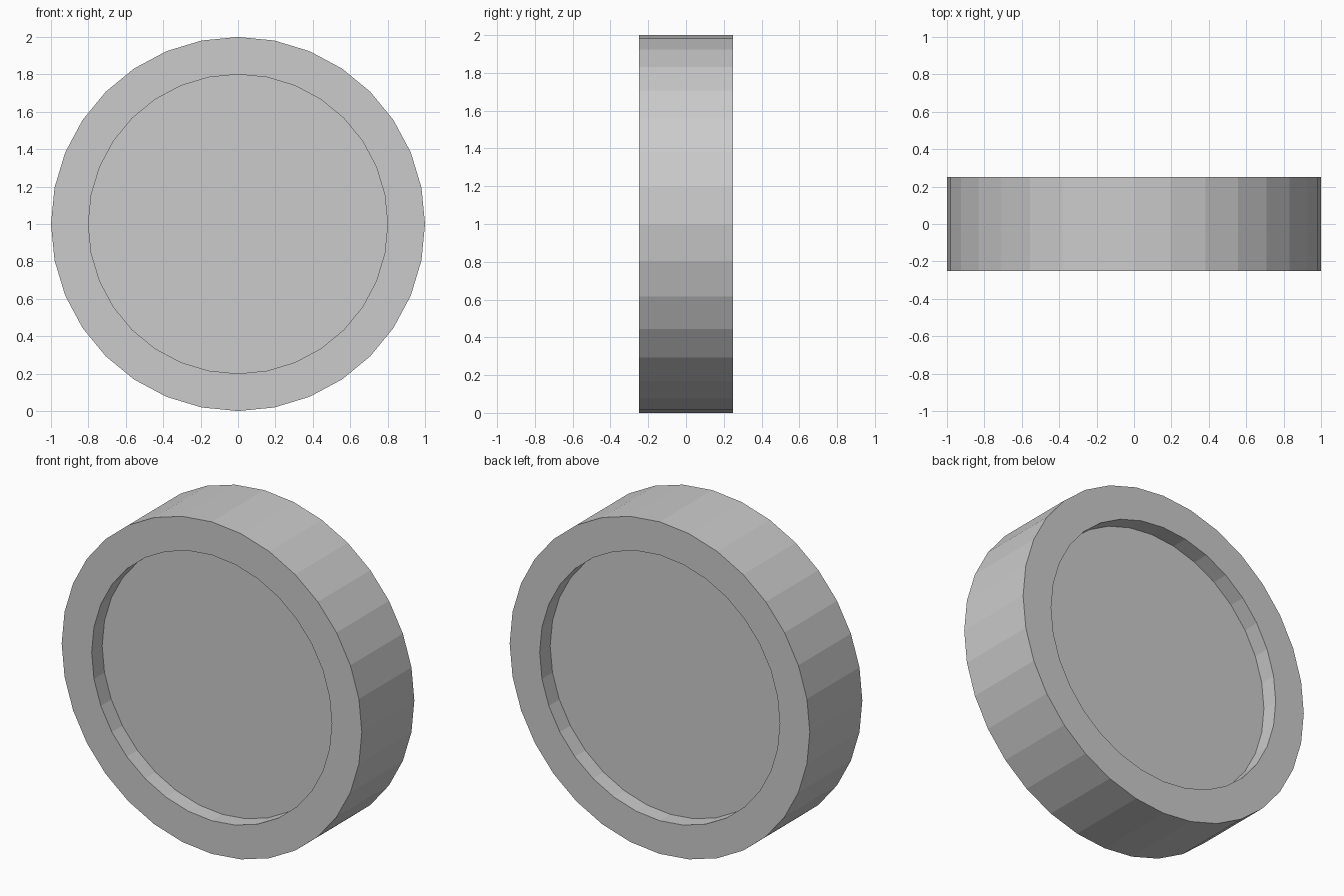
import bpy, bmesh
from math import sin, cos, tau

if "Cube" in bpy.data.objects:
    bpy.data.objects.remove(bpy.data.objects["Cube"])

SIDES = 32
CENTRE_Z = 1.0
# (radius, y) from the front floor, around the rim, to the back floor
PROFILE = [(0.8, -0.15), (0.8, -0.25), (1.0, -0.25),
           (1.0, 0.25), (0.8, 0.25), (0.8, 0.15)]

bm = bmesh.new()


def ring(radius, y):
    return [bm.verts.new((radius * sin(tau * i / SIDES), y,
                          CENTRE_Z + radius * cos(tau * i / SIDES)))
            for i in range(SIDES)]


# Rim: bridge successive rings of the profile
rings = [ring(r, y) for r, y in PROFILE]
for a, b in zip(rings, rings[1:]):
    for i in range(SIDES):
        j = (i + 1) % SIDES
        bm.faces.new((a[i], a[j], b[j], b[i]))

# Recessed floors on front and back
bm.faces.new(rings[0])
bm.faces.new(rings[-1])
bmesh.ops.recalc_face_normals(bm, faces=bm.faces)

mesh = bpy.data.meshes.new("wheel")
bm.to_mesh(mesh)
bm.free()
bpy.context.collection.objects.link(bpy.data.objects.new("wheel", mesh))
